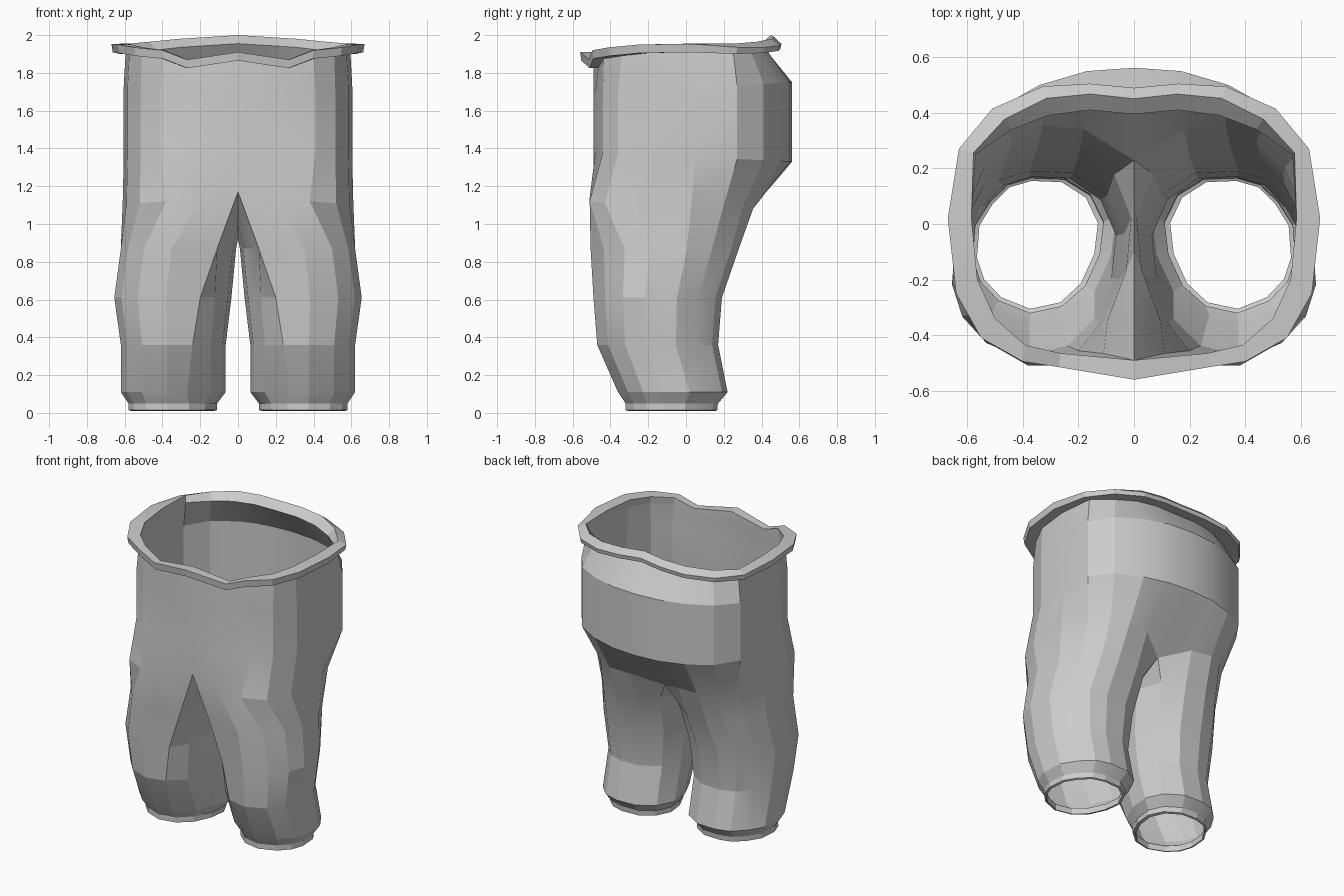
import bpy
import bmesh
from mathutils import Vector

default_cube = bpy.data.objects.get("Cube")
if default_cube:
    bpy.data.objects.remove(default_cube, do_unlink=True)

# One plain cloth colour
cloth = bpy.data.materials.new("grey_cloth")
cloth.use_nodes = True
cloth.diffuse_color = (0.6, 0.6, 0.6, 1)
cloth.node_tree.nodes["Principled BSDF"].inputs["Base Color"].default_value = cloth.diffuse_color


def build(name, rings, closed_from):
    """Skin a stack of left-half rings from top to bottom and mirror it.
    Rings before closed_from are open at the centre line, later ones are tubes."""
    bm = bmesh.new()
    loops = [[bm.verts.new(point) for point in ring] for ring in rings]
    for level, (upper, lower) in enumerate(zip(loops, loops[1:])):
        closed = level >= closed_from
        spans = len(lower) if closed else len(upper) - 1
        for i in range(spans):
            j = (i + 1) % len(lower)
            bm.faces.new((lower[i], lower[j], upper[j], upper[i]))
    mesh = bpy.data.meshes.new(name)
    bm.to_mesh(mesh)
    bm.free()
    mesh.materials.append(cloth)
    part = bpy.data.objects.new(name, mesh)
    bpy.context.collection.objects.link(part)
    mirror = part.modifiers.new("left_right", 'MIRROR')
    mirror.use_clip = True
    mirror.merge_threshold = 0.001
    bpy.ops.object.select_all(action='DESELECT')
    part.select_set(True)
    bpy.context.view_layer.objects.active = part
    bpy.ops.object.modifier_apply(modifier=mirror.name)
    bpy.ops.object.shade_smooth_by_angle(angle=0.26)
    return part


def raise_ring(outline, front_z, back_z):
    """Lift a flat outline to a height that slopes from front to back."""
    front, back = outline[0][1], outline[-1][1]
    return [Vector((x, y, front_z + (back_z - front_z) * (y - front) / (back - front)))
            for x, y in outline]


# Half outlines from front centre, round the outside, to back centre
waist_outline = [(0, -.49), (.27, -.465), (.4, -.435), (.51, -.34), (.575, -.2), (.595, .02),
                 (.57, .25), (.44, .34), (.31, .39), (.16, .41), (0, .395)]
hip_outline = [(0, -.49), (.22, -.48), (.41, -.44), (.515, -.36), (.585, -.2), (.605, .05),
               (.6, .27), (.5, .41), (.34, .5), (.17, .55), (0, .562)]
band_outline = [(0, -.56), (.27, -.515), (.4, -.495), (.55, -.41), (.64, -.25), (.67, .02),
                (.63, .27), (.51, .415), (.33, .495), (.16, .505), (0, .49)]
band_height = [1.91, 1.87, 1.92, 1.935, 1.95, 1.955, 1.955, 1.965, 1.98, 1.99, 2]

# Ring where the trunk splits into legs; its last points form the crotch seam
split_ring = [(0, -.49, 1.17), (.19, -.51, 1.14), (.38, -.51, 1.12), (.52, -.43, 1.11),
              (.59, -.27, 1.11), (.61, .03, 1.13), (.54, .2, 1.1), (.44, .3, 1.09),
              (.33, .355, 1.08), (.18, .34, 1.07), (0, .23, 1),
              (0, .1, .93), (0, -.1, .92), (0, -.3, 1)]

# Leg cross-section as fractions of its width and depth
leg_section = [(.3, .05), (.56, 0), (.8, .09), (.94, .23), (1, .4), (.98, .65), (.87, .82),
               (.73, .95), (.55, 1), (.3, .99), (.1, .87), (0, .67), (.03, .43), (.14, .2)]


def leg_ring(z, inner, outer, front, back, corner):
    """Fit the leg section to a box; corner sets the front inner edge."""
    ring = [Vector((inner + u * (outer - inner), front + v * (back - front), z))
            for u, v in leg_section]
    ring[0].x = corner
    return ring


# Trousers: waist, hips, split and legs
waist = [Vector((x, y, z - .045)) for (x, y), z in zip(waist_outline, band_height)]
leg_rings = [
    leg_ring(.87, .01, .62, -.505, .28, .11),
    leg_ring(.61, .035, .655, -.49, .19, .2),
    leg_ring(.36, .065, .62, -.47, .17, .24),
    leg_ring(.11, .065, .62, -.36, .22, .27),
    leg_ring(.05, .11, .58, -.32, .17, .26),
]
trunk_rings = [waist, raise_ring(hip_outline, 1.7, 1.75), raise_ring(hip_outline, 1.38, 1.33)]
build("trousers", trunk_rings + [split_ring] + leg_rings, len(trunk_rings))

# Waistband: a thin flange that tilts up at the back
band_inner, band_top, band_bottom = [], [], []
for low, (x, y), z in zip(waist, band_outline, band_height):
    tilt = max(0, y) * 1.2
    inner = Vector((low.x, low.y, z)).lerp(Vector((x, y, z)), tilt)
    inner.x *= .98
    band_inner.append(inner)
    band_top.append(Vector((x, y, z - tilt * .06)))
    band_bottom.append(Vector((x * .99, y * .99, z - .045 - tilt * .03)))
build("waistband", [waist, band_inner, band_top, band_bottom, waist], 9)

# Cuffs: short hems turned in at the ankles
build("cuffs", [
    leg_ring(.06, .11, .58, -.32, .17, .26),
    leg_ring(.015, .11, .58, -.32, .165, .26),
    leg_ring(.01, .13, .565, -.305, .155, .265),
    leg_ring(.05, .13, .565, -.305, .155, .265),
], 0)
